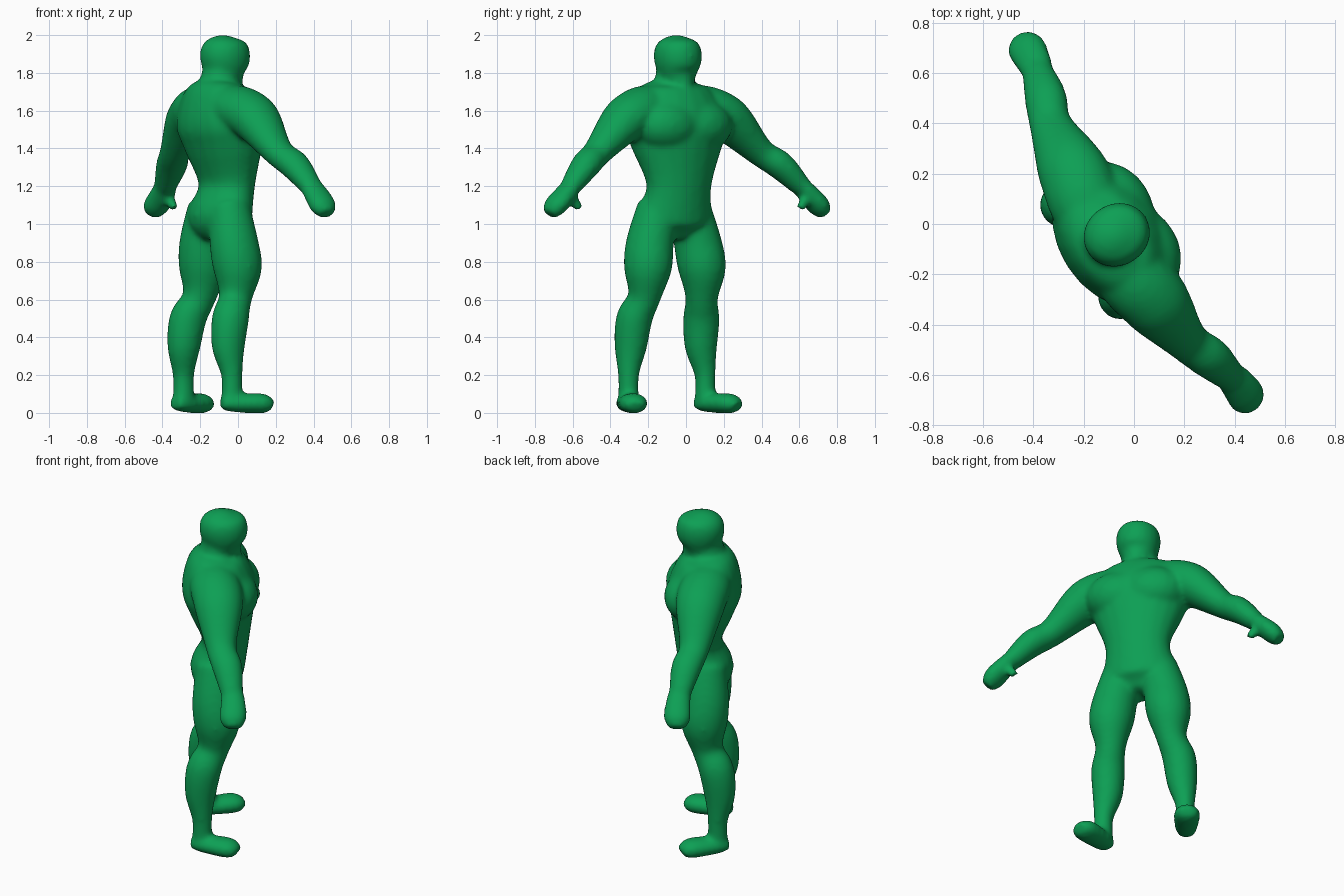
import bpy, bmesh, math
from mathutils import Vector, Matrix

if "Cube" in bpy.data.objects:
    bpy.data.objects.remove(bpy.data.objects["Cube"])

SIDES = 20
STEPS = 4
SKIN = 0.005
FORWARD, UP = Vector((0, 1, 0)), Vector((0, 0, 1))
bm = bmesh.new()


def spline(keys):
    """Smooth curve through key points; position and radius blend together."""
    keys = [Vector(key) for key in keys]
    last = len(keys) - 1
    result = []
    for i in range(last):
        before, start = keys[max(i - 1, 0)], keys[i]
        end, after = keys[i + 1], keys[min(i + 2, last)]
        leave, arrive = (end - before) / 2, (after - start) / 2
        for step in range(STEPS):
            t = step / STEPS
            ease = t * t * (3 - 2 * t)
            result.append(start.lerp(end, ease) + leave * t * (1 - t) ** 2
                          - arrive * t * t * (1 - t))
    return result + [keys[last]]


def limb(keys, depth_ratio, depth_axis=FORWARD, mirror=1):
    """Closed oval tube through keys of (x, y, z, half width)."""
    path = spline(keys)
    points = [Vector((key[0] * mirror, key[1], key[2])) for key in path]
    loops = []
    for i, point in enumerate(points):
        following = points[min(i + 1, len(points) - 1)]
        tangent = (following - points[max(i - 1, 0)]).normalized()
        deep = (depth_axis - tangent * depth_axis.dot(tangent)).normalized()
        wide = deep.cross(tangent)
        radius = path[i][3]
        loop = []
        for k in range(SIDES):
            angle = math.tau * k / SIDES
            across = wide * math.cos(angle) * (radius + SKIN)
            along = deep * math.sin(angle) * (radius * depth_ratio + SKIN)
            loop.append(bm.verts.new(point + across + along))
        loops.append(loop)
    for low, high in zip(loops, loops[1:]):
        for k in range(SIDES):
            n = (k + 1) % SIDES
            bm.faces.new((low[k], low[n], high[n], high[k]))
    bm.faces.new(reversed(loops[0]))
    bm.faces.new(loops[-1])


def trunk(keys, depth_ratio):
    """Upright part on the centre line, keys of (y, z, half width)."""
    limb([(0, *key) for key in keys], depth_ratio)


def ellipsoid(center, radii):
    placement = Matrix.Translation(center) @ Matrix.Diagonal((*radii, 1))
    bmesh.ops.create_uvsphere(bm, u_segments=SIDES, v_segments=SIDES // 2,
                              radius=1, matrix=placement)


# Torso from hips to the base of the neck
trunk([(-.12, .92, .1), (-.12, 1.02, .21), (-.07, 1.2, .18), (-.09, 1.42, .26),
       (-.11, 1.55, .29), (-.13, 1.7, .22), (-.13, 1.75, .13)], depth_ratio=.7)

# Neck
trunk([(-.13, 1.62, .13), (-.11, 1.82, .09)], depth_ratio=.95)

# Head from chin to crown
trunk([(-.01, 1.69, .03), (-.07, 1.78, .09), (-.08, 1.88, .12),
       (-.09, 1.96, .1), (-.09, 2, .02)], depth_ratio=1.1)

for side in (1, -1):
    # Chest muscle
    ellipsoid((.1 * side, -.03, 1.52), (.19, .15, .14))

    # Shoulder and arm
    limb([(.06, -.13, 1.62, .11), (.18, -.12, 1.61, .12), (.27, -.1, 1.58, .12),
          (.35, -.09, 1.53, .11), (.51, -.07, 1.38, .07), (.61, -.03, 1.31, .07),
          (.72, 0, 1.2, .05)], depth_ratio=1.15, mirror=side)

    # Hand
    limb([(.7, 0, 1.22, .04), (.78, .01, 1.14, .05), (.83, .01, 1.09, .05),
          (.86, .01, 1.05, .03)], depth_ratio=1.4, mirror=side)

    # Thumb
    limb([(.76, .02, 1.17, .03), (.69, .04, 1.08, .02)], depth_ratio=1, mirror=side)

    # Thigh, knee and calf
    limb([(.1, -.12, 1.1, .1), (.15, -.12, .9, .12), (.17, -.11, .76, .12),
          (.18, -.13, .61, .08), (.21, -.18, .5, .09), (.22, -.2, .35, .08),
          (.24, -.19, .2, .05), (.24, -.19, .06, .05)], depth_ratio=1.05, mirror=side)

    # Foot
    limb([(.23, -.25, .05, .04), (.25, -.18, .05, .06), (.3, -.04, .05, .07),
          (.32, .01, .03, .04)], depth_ratio=.7, depth_axis=UP, mirror=side)

bmesh.ops.recalc_face_normals(bm, faces=bm.faces)
mesh = bpy.data.meshes.new("body")
bm.to_mesh(mesh)
bm.free()

# Single green skin
green = bpy.data.materials.new("green skin")
green.use_nodes = True
colour = (.004, .35, .09, 1)
green.diffuse_color = colour
green.node_tree.nodes["Principled BSDF"].inputs["Base Color"].default_value = colour
mesh.materials.append(green)

# Turn the figure so that it faces between the right and the back
body = bpy.data.objects.new("body", mesh)
bpy.context.collection.objects.link(body)
body.rotation_euler.z = math.radians(-57.7)

# Fuse the parts into one smooth surface
fuse = body.modifiers.new("fuse", "REMESH")
fuse.mode = "VOXEL"
fuse.voxel_size = 0.014
fuse.use_smooth_shade = True
soften = body.modifiers.new("soften", "SMOOTH")
soften.factor = 0.5
soften.iterations = 12
